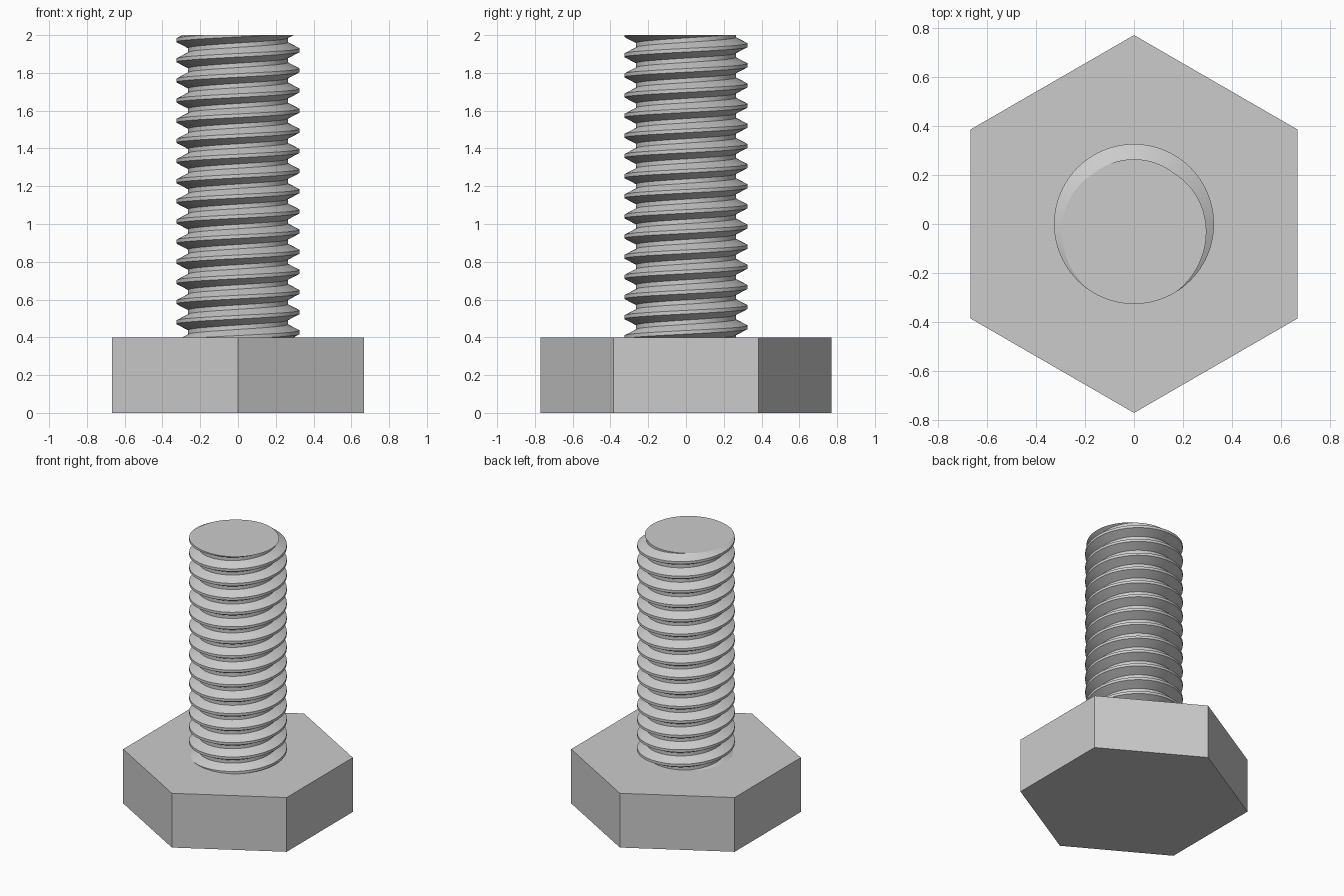
import bpy, bmesh, math
from mathutils import Vector

if "Cube" in bpy.data.objects:
    bpy.data.objects.remove(bpy.data.objects["Cube"])

HEAD_R, HEAD_H, TOP = 0.77, 0.40, 2.0
MAJOR, MINOR = 0.326, 0.264
PITCH = (TOP - HEAD_H) / 15
CREST, ROOT = 0.019, 0.023          # flat widths of the thread crest and root
SEG = 96                            # steps per turn

steel = bpy.data.materials.new("steel grey")
steel.diffuse_color = (0.6, 0.6, 0.6, 1)
steel.use_nodes = True
steel.node_tree.nodes["Principled BSDF"].inputs["Base Color"].default_value = steel.diffuse_color


def add_object(name, bm):
    mesh = bpy.data.meshes.new(name)
    bm.to_mesh(mesh)
    bm.free()
    mesh.materials.append(steel)
    obj = bpy.data.objects.new(name, mesh)
    bpy.context.collection.objects.link(obj)
    return obj


# Hexagonal head: extruded hexagon with corners on the y axis
bm = bmesh.new()
ring = [bm.verts.new((HEAD_R * math.cos(a), HEAD_R * math.sin(a), 0))
        for a in (math.pi / 2 + i * math.pi / 3 for i in range(6))]
base = bm.faces.new(ring)
ext = bmesh.ops.extrude_face_region(bm, geom=[base], use_keep_orig=True)
bmesh.ops.translate(bm, vec=(0, 0, HEAD_H),
                    verts=[g for g in ext["geom"] if isinstance(g, bmesh.types.BMVert)])
bmesh.ops.recalc_face_normals(bm, faces=bm.faces[:])
add_object("hex_head", bm)

# Threaded shank: one thread profile swept along a right-handed helix
half = PITCH / 2
profile = [(MINOR, -half - ROOT / 2), (MINOR, -half + ROOT / 2),
           (MAJOR, -CREST / 2), (MAJOR, CREST / 2), (MINOR, half - ROOT / 2)]
bm = bmesh.new()
previous = None
for i in range(-2 * SEG, 17 * SEG + 1):
    a = -math.pi / 2 + 2 * math.pi * i / SEG
    z0 = HEAD_H + PITCH * i / SEG
    row = [bm.verts.new((r * math.cos(a), r * math.sin(a), z0 + dz)) for r, dz in profile]
    if previous:
        for k in range(4):
            bm.faces.new((previous[k], row[k], row[k + 1], previous[k + 1]))
    previous = row
bmesh.ops.remove_doubles(bm, verts=bm.verts[:], dist=1e-4)

# Trim the sweep to the head and the tip, then close the tip
for z, up in ((HEAD_H, -1), (TOP, 1)):
    cut = bmesh.ops.bisect_plane(bm, geom=bm.verts[:] + bm.edges[:] + bm.faces[:],
                                 plane_co=(0, 0, z), plane_no=(0, 0, up), clear_outer=True)
rim = [e for e in bm.edges
       if e.is_boundary and all(abs(v.co.z - TOP) < 1e-4 for v in e.verts)]
cap = bmesh.ops.edgenet_fill(bm, edges=rim)["faces"]
bm.normal_update()
for f in cap:
    if f.normal.dot(Vector((0, 0, 1))) < 0:
        f.normal_flip()
shank = add_object("threaded_shank", bm)

bpy.context.view_layer.objects.active = shank
shank.select_set(True)
bpy.ops.object.shade_smooth_by_angle(angle=math.radians(20))
